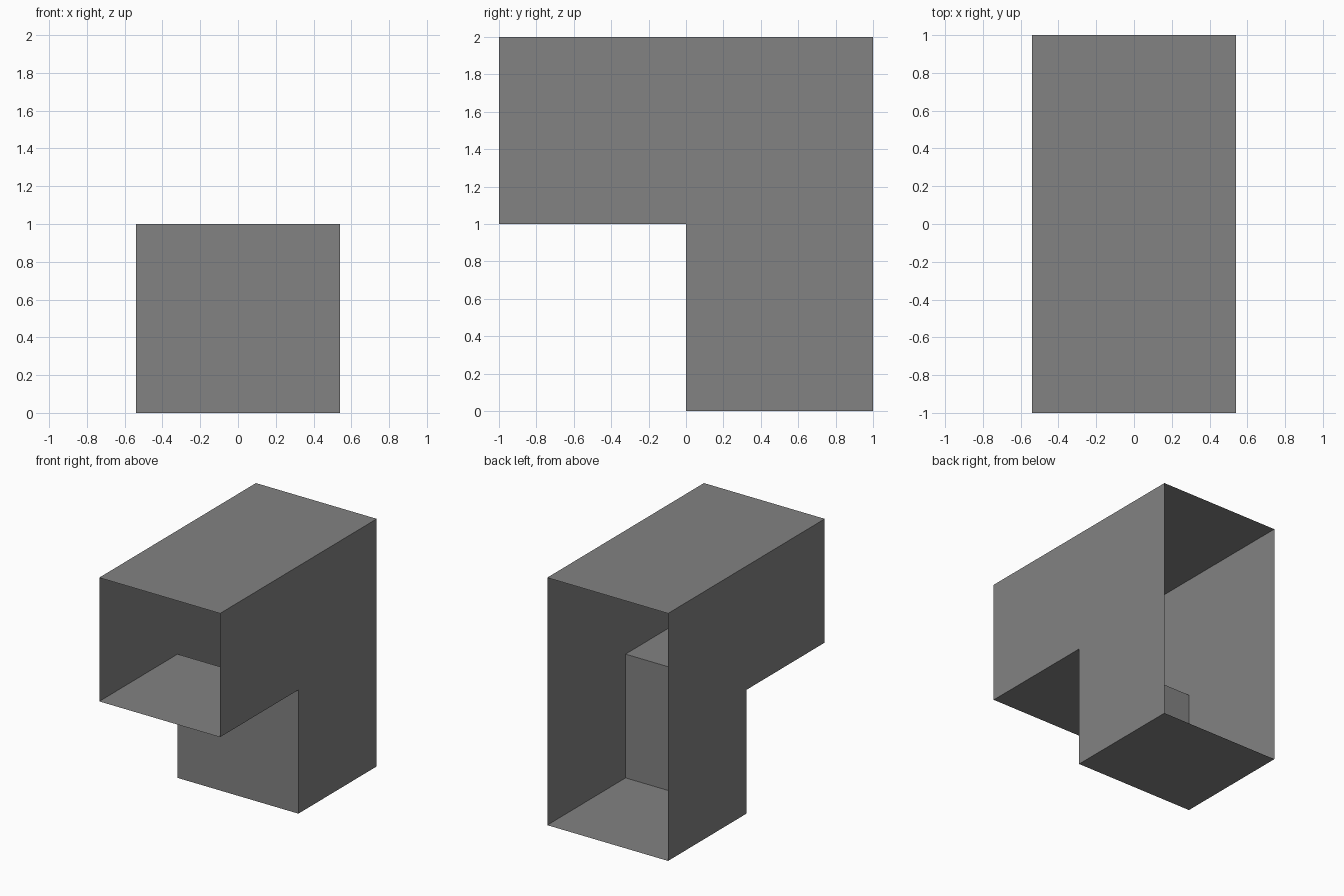
import bpy
import bmesh

if "Cube" in bpy.data.objects:
    bpy.data.objects.remove(bpy.data.objects["Cube"])

HALF_WIDTH = 0.54

grey = bpy.data.materials.new("grey")
grey.diffuse_color = (0.224, 0.224, 0.224, 1.0)
grey.use_nodes = True
grey.node_tree.nodes["Principled BSDF"].inputs["Base Color"].default_value = grey.diffuse_color

# Side profile (y, z) of the hooked duct, counter-clockwise seen from +x
profile = [(0, 0), (1, 0), (1, 2), (-1, 2), (-1, 1), (0, 1)]

bm = bmesh.new()
side = bm.faces.new([bm.verts.new((-HALF_WIDTH, y, z)) for y, z in profile])

# Extrude the profile across the width; both flat sides remain
ext = bmesh.ops.extrude_face_region(bm, geom=[side], use_keep_orig=True)
verts = [g for g in ext["geom"] if isinstance(g, bmesh.types.BMVert)]
bmesh.ops.translate(bm, verts=verts, vec=(2 * HALF_WIDTH, 0, 0))
bmesh.ops.recalc_face_normals(bm, faces=bm.faces)

# Open the upper front end and the whole back
ends = [f for f in bm.faces if abs(f.normal.y) > 0.9
        and abs(f.calc_center_median().y) > 0.9]
bmesh.ops.delete(bm, geom=ends, context="FACES")

mesh = bpy.data.meshes.new("duct_shell")
bm.to_mesh(mesh)
bm.free()
mesh.materials.append(grey)
duct = bpy.data.objects.new("duct_shell", mesh)
bpy.context.collection.objects.link(duct)
